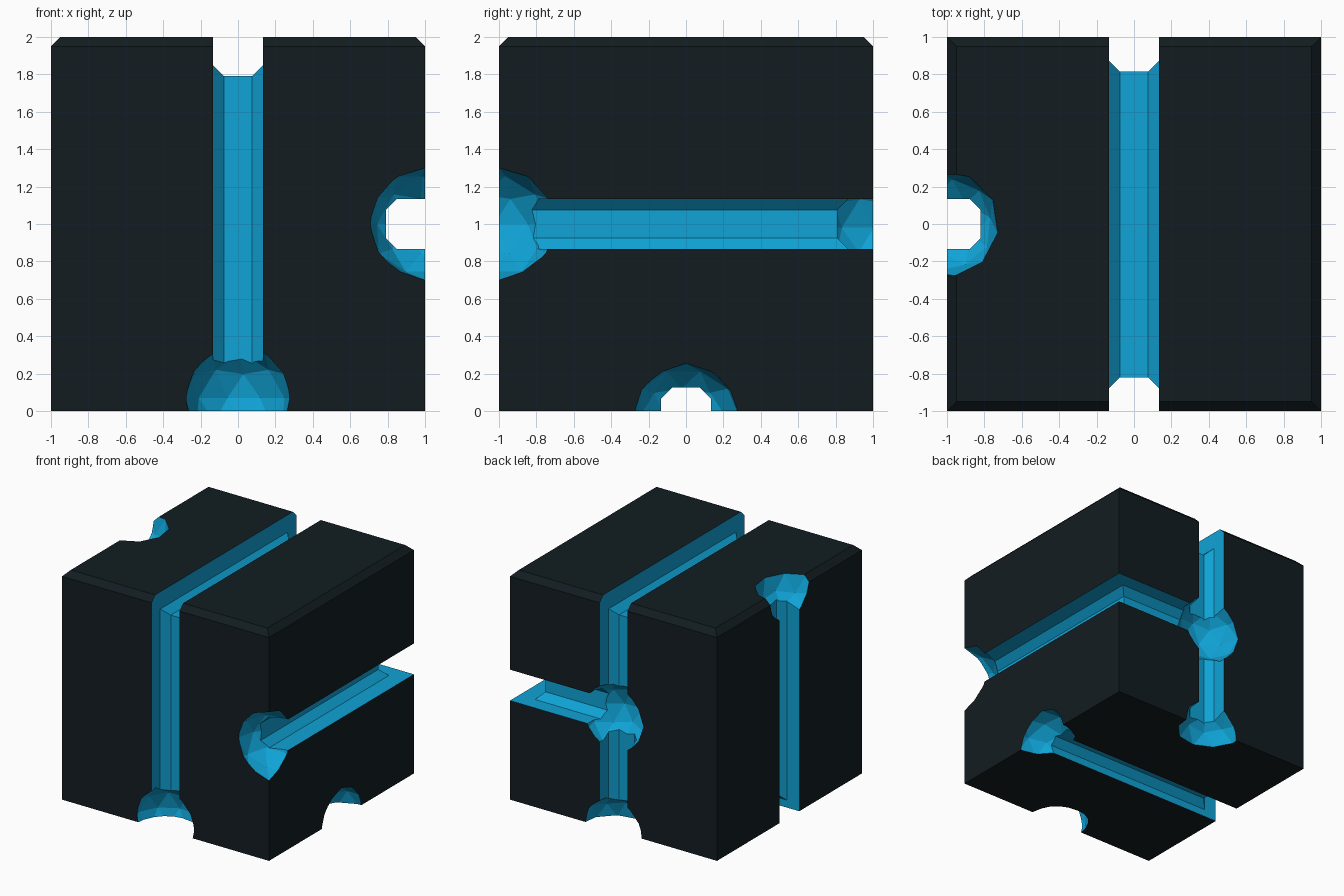
import bpy, bmesh
from mathutils import Vector, Matrix

if "Cube" in bpy.data.objects:
    bpy.data.objects.remove(bpy.data.objects["Cube"])

def material(name, color):
    m = bpy.data.materials.new(name)
    m.diffuse_color = color
    m.use_nodes = True
    m.node_tree.nodes["Principled BSDF"].inputs["Base Color"].default_value = m.diffuse_color
    return m

dark = material("dark_shell", (0.006, 0.012, 0.015, 1))
blue = material("blue_inlay", (0.005, 0.37, 0.68, 1))

def finish(bm, name, slot):
    bmesh.ops.recalc_face_normals(bm, faces=bm.faces[:])
    for f in bm.faces:
        f.material_index = slot
        f.smooth = False
    me = bpy.data.meshes.new(name)
    bm.to_mesh(me)
    bm.free()
    me.materials.append(dark)
    me.materials.append(blue)
    ob = bpy.data.objects.new(name, me)
    bpy.context.collection.objects.link(ob)
    return ob

# cube shell: only the four top edges are chamfered
bm = bmesh.new()
bmesh.ops.create_cube(bm, size=2, matrix=Matrix.Translation((0, 0, 1)))
top_edges = [e for e in bm.edges if all(v.co.z > 1.9 for v in e.verts)]
bmesh.ops.bevel(bm, geom=top_edges, offset=0.05, segments=1, affect='EDGES')
body = finish(bm, "grooved_cube", 0)

def groove(start, end, normal, floor):
    """Trench cutter from start to end; floor is its distance from the cube centre."""
    start, end, normal = Vector(start), Vector(end), Vector(normal)
    side = normal.cross(end - start).normalized()
    w, c = 0.135, 0.06
    profile = [(-w, 1.2), (-w, floor + c), (c - w, floor),
               (w - c, floor), (w, floor + c), (w, 1.2)]
    bm = bmesh.new()
    rings = [[bm.verts.new(p + side * u + normal * d + Vector((0, 0, 1)))
              for u, d in profile] for p in (start, end)]
    for i in range(6):
        j = (i + 1) % 6
        bm.faces.new((rings[0][i], rings[0][j], rings[1][j], rings[1][i]))
    bm.faces.new(rings[0])
    bm.faces.new(rings[1][::-1])
    return finish(bm, "groove_cutter", 1)

def dent(center, radius, turn):
    """Faceted ball cutter."""
    bm = bmesh.new()
    bmesh.ops.create_icosphere(bm, subdivisions=2, radius=radius,
        matrix=Matrix.Translation(center) @ Matrix.Rotation(turn, 4, 'Z'))
    return finish(bm, "dent_cutter", 1)

E = 1.2
cutters = [
    groove((0, -E, 0), (0, E, 0), (0, 0, 1), 0.79),        # top
    groove((0, 0, -0.93), (0, 0, E), (0, -1, 0), 0.82),    # front
    groove((0, 0, -E), (0, 0, E), (0, 1, 0), 0.815),       # back, vertical
    groove((0, 0, 0), (E, 0, 0), (0, 1, 0), 0.81),         # back, horizontal
    groove((0, -1, 0), (0, E, 0), (1, 0, 0), 0.79),        # right
    groove((0, 0, -E), (0, 0, E), (-1, 0, 0), 0.82),       # left
    groove((-E, 0, 0), (E, 0, 0), (0, 0, -1), 0.875),      # underside
    dent((0, -1, 0.07), 0.285, 0.2),                       # front bottom edge
    dent((1, -1, 1), 0.30, 0.4),                           # front right edge
    dent((1, 0, -0.03), 0.285, 0.1),                       # right bottom edge
    dent((0, 1, 0.98), 0.29, 0.3),                         # back centre
    dent((0, 1, -0.01), 0.285, 0.5),                       # back bottom edge
    dent((-1.01, 0, 2), 0.285, 0.15),                      # left top edge
]

# carve everything out, then discard the cutters
bpy.context.view_layer.objects.active = body
for cut in cutters:
    mod = body.modifiers.new("carve", 'BOOLEAN')
    mod.operation = 'DIFFERENCE'
    mod.solver = 'EXACT'
    mod.object = cut
    bpy.ops.object.modifier_apply(modifier=mod.name)
    bpy.data.objects.remove(cut)
